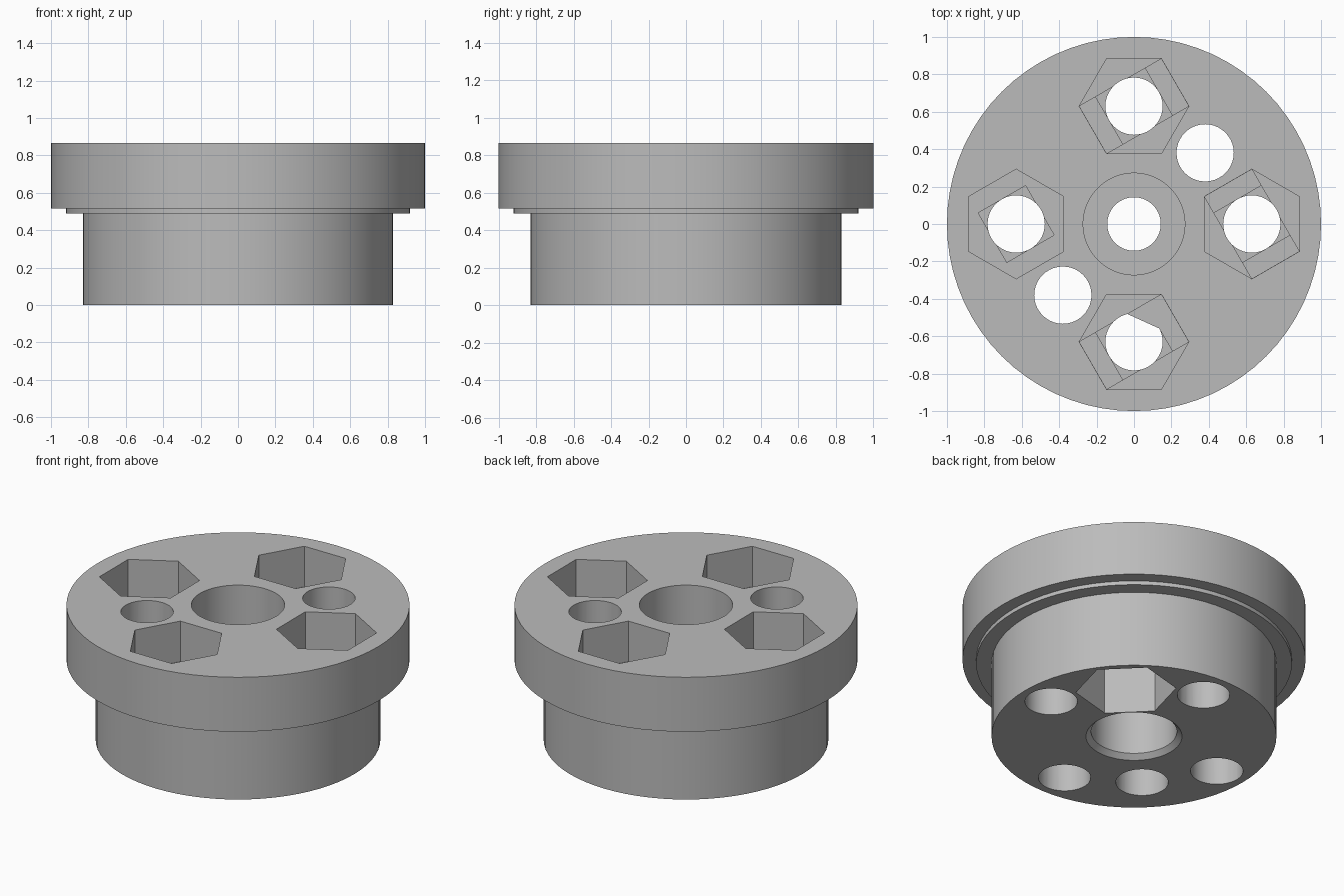
import bpy, bmesh, math
from mathutils import Matrix, Vector

old = bpy.data.objects.get("Cube")
if old:
    bpy.data.objects.remove(old, do_unlink=True)

HEIGHT = 0.865
HOLE_R, HEX_R = 0.153, 0.293
RING_R, DIAGONAL_R = 0.63, 0.538

grey = bpy.data.materials.new("plain_grey")
grey.use_nodes = True
colour = (0.5, 0.5, 0.5, 1)
grey.diffuse_color = colour
grey.node_tree.nodes["Principled BSDF"].inputs["Base Color"].default_value = colour


def add_object(name, bm):
    bmesh.ops.recalc_face_normals(bm, faces=bm.faces)
    mesh = bpy.data.meshes.new(name)
    bm.to_mesh(mesh)
    bm.free()
    mesh.materials.append(grey)
    obj = bpy.data.objects.new(name, mesh)
    bpy.context.collection.objects.link(obj)
    return obj


def lathe(name, profile, steps):
    """Revolve a closed (radius, height) outline around z."""
    bm = bmesh.new()
    rings = []
    for i in range(steps):
        a = math.tau * i / steps
        rings.append([bm.verts.new((r * math.cos(a), r * math.sin(a), z)) for r, z in profile])
    for i in range(steps):
        a, b = rings[i], rings[(i + 1) % steps]
        for j in range(len(profile)):
            k = (j + 1) % len(profile)
            bm.faces.new((a[j], b[j], b[k], a[k]))
    return add_object(name, bm)


def prism(outline, z0, z1, place):
    """Upright prism used as a cutter."""
    bm = bmesh.new()
    base = bm.faces.new([bm.verts.new((x, y, z0)) for x, y in outline])
    top = bmesh.ops.extrude_face_region(bm, geom=[base])["geom"]
    verts = [v for v in top if isinstance(v, bmesh.types.BMVert)]
    bmesh.ops.translate(bm, verts=verts, vec=Vector((0, 0, z1 - z0)))
    bm.transform(place)
    cutter = add_object("cutter", bm)
    cutter.hide_render = True
    return cutter


def ngon(radius, sides):
    return [(radius * math.cos(math.tau * i / sides), radius * math.sin(math.tau * i / sides))
            for i in range(sides)]


def box(half_x, half_y):
    return [(-half_x, -half_y), (half_x, -half_y), (half_x, half_y), (-half_x, half_y)]


def cut(target, cutter):
    mod = target.modifiers.new("cut", "BOOLEAN")
    mod.operation = "DIFFERENCE"
    mod.solver = "EXACT"
    mod.object = cutter
    bpy.context.view_layer.objects.active = target
    bpy.ops.object.modifier_apply(modifier=mod.name)
    bpy.data.objects.remove(cutter, do_unlink=True)


def station(angle, radius):
    return Matrix.Rotation(math.radians(angle - 90), 4, "Z") @ Matrix.Translation((0, radius, 0))


# Flanged body with stepped central bore
hub = lathe("flanged_hub", [
    (0.28, 0), (0.83, 0), (0.83, 0.49), (0.92, 0.49), (0.92, 0.515),
    (1, 0.515), (1, HEIGHT), (0.272, HEIGHT), (0.272, 0.48),
    (0.143, 0.48), (0.143, 0.31), (0.25, 0.31), (0.25, 0.03)], 72)

# Four bolt holes with hexagonal pockets and thin stepped floors on top
FLOOR, LAYER = 0.605, 0.02
for angle in range(0, 360, 90):
    place = station(angle, RING_R)
    tilted = place @ Matrix.Rotation(math.radians(30), 4, "Z")
    cut(hub, prism(ngon(HEX_R, 6), FLOOR, 1, place))
    cut(hub, prism(box(0.253, 0.146), FLOOR - LAYER, 0.7, tilted))
    cut(hub, prism(box(0.1525, 0.146), FLOOR - 2 * LAYER, 0.75, tilted))
    cut(hub, prism(ngon(HOLE_R, 40), -0.1, 1, place))

# Two diagonal bolt holes with hexagonal pockets underneath
for angle in (45, 225):
    place = station(angle, DIAGONAL_R)
    cut(hub, prism(ngon(HEX_R, 6), -0.1, 0.33, place))
    cut(hub, prism(ngon(HOLE_R, 40), -0.2, 1, place))

bpy.ops.object.select_all(action="DESELECT")
hub.select_set(True)
bpy.context.view_layer.objects.active = hub
bpy.ops.object.shade_smooth_by_angle(angle=math.radians(30))
